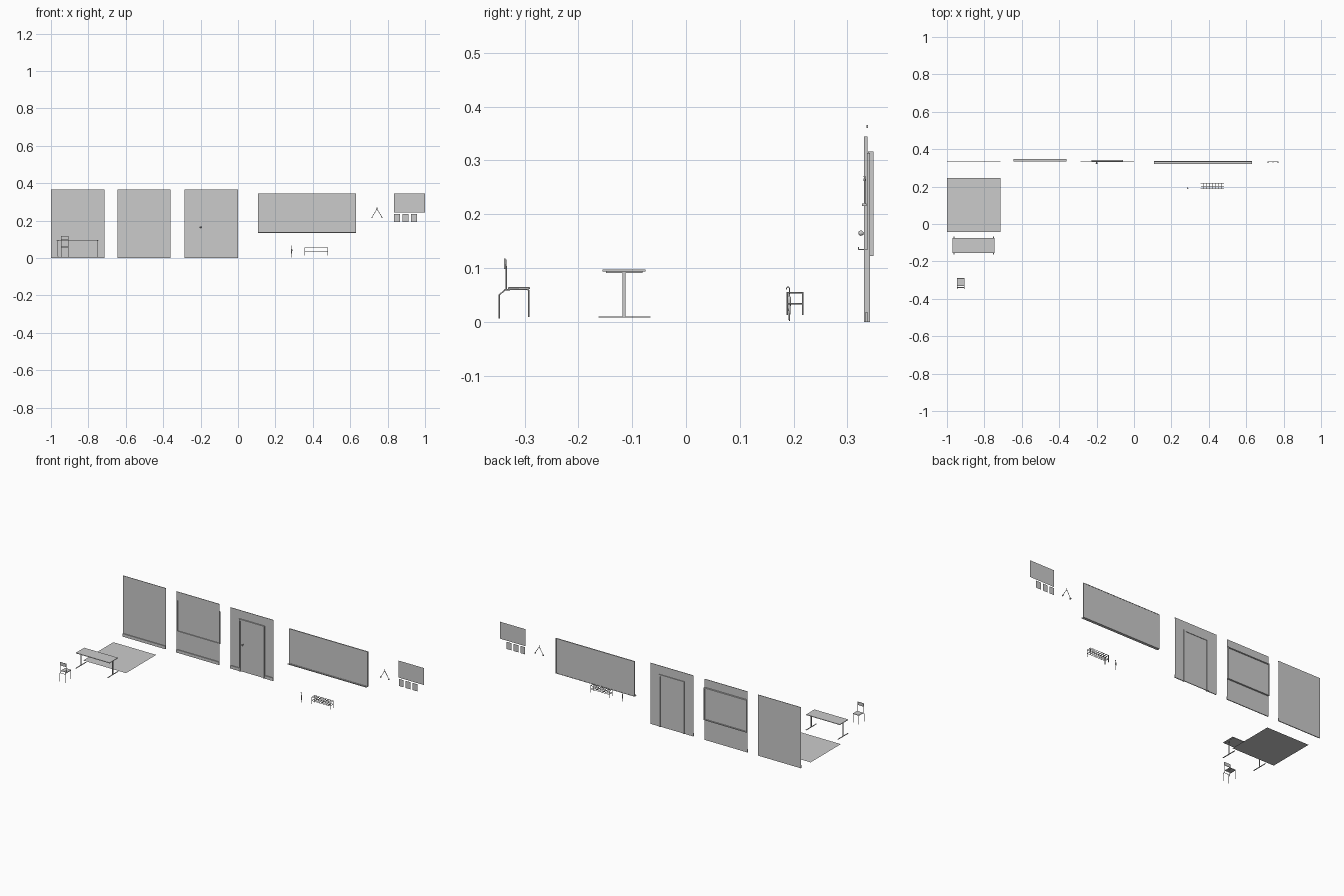
import bpy, bmesh, math
from mathutils import Vector

if "Cube" in bpy.data.objects:
    bpy.data.objects.remove(bpy.data.objects["Cube"])

WALL_Y = 0.338


def add(name, bm):
    me = bpy.data.meshes.new(name)
    bmesh.ops.recalc_face_normals(bm, faces=bm.faces)
    bm.to_mesh(me)
    bm.free()
    ob = bpy.data.objects.new(name, me)
    bpy.context.collection.objects.link(ob)
    return ob


def box(name, x, y, z, bevel=0):
    bm = bmesh.new()
    bmesh.ops.create_cube(bm, size=1)
    for v in bm.verts:
        v.co = [(a + b) / 2 + c * (b - a) for c, (a, b) in zip(v.co, (x, y, z))]
    ob = add(name, bm)
    if bevel:
        mod = ob.modifiers.new("soft_edges", "BEVEL")
        mod.width, mod.segments = bevel, 2
    return ob


def panel(name, x, z, y=WALL_Y):
    """Single upright sheet facing the front."""
    bm = bmesh.new()
    bm.faces.new([bm.verts.new(p) for p in
                  ((x[0], y, z[0]), (x[1], y, z[0]), (x[1], y, z[1]), (x[0], y, z[1]))])
    return add(name, bm)


def frame(name, x, y, z, w, bottom=True):
    box(name + "_left", (x[0], x[0] + w), y, z)
    box(name + "_right", (x[1] - w, x[1]), y, z)
    box(name + "_top", (x[0] + w, x[1] - w), y, (z[1] - w, z[1]))
    if bottom:
        box(name + "_bottom", (x[0] + w, x[1] - w), y, (z[0], z[0] + w))


def tube(name, pts, r=0.0014, closed=False):
    cu = bpy.data.curves.new(name, "CURVE")
    cu.dimensions, cu.bevel_depth, cu.bevel_resolution = "3D", r, 2
    cu.use_fill_caps = True
    sp = cu.splines.new("POLY")
    sp.points.add(len(pts) - 1)
    for p, co in zip(sp.points, pts):
        p.co = (*co, 1)
    sp.use_cyclic_u = closed
    sp.use_smooth = True
    ob = bpy.data.objects.new(name, cu)
    bpy.context.collection.objects.link(ob)
    return ob


def lathe(name, profile, loc, axis="Z", n=16):
    """Turned part from (radius, height) points."""
    bm = bmesh.new()
    vs = [bm.verts.new((r, 0, h)) for r, h in profile]
    es = [bm.edges.new(e) for e in zip(vs, vs[1:])]
    bmesh.ops.spin(bm, geom=vs + es, axis=(0, 0, 1), cent=(0, 0, 0),
                   angle=math.tau, steps=n)
    bmesh.ops.remove_doubles(bm, verts=bm.verts, dist=1e-5)
    ob = add(name, bm)
    for p in ob.data.polygons:
        p.use_smooth = True
    ob.location = loc
    if axis == "Y":
        ob.rotation_euler.x = math.radians(90)
    return ob


def trims(name, x, gaps=()):
    """Top rail and skirting for one wall section."""
    box(name + "_top_rail", x, (WALL_Y - 0.003, WALL_Y), (0.36, 0.366))
    edges = [x[0], *gaps, x[1]]
    for i in range(0, len(edges), 2):
        box(f"{name}_skirting_{i // 2}", edges[i:i + 2], (WALL_Y - 0.005, WALL_Y), (0, 0.018))


# plain wall and floor
panel("plain_wall", (-1, -0.715), (0, 0.366))
trims("plain_wall", (-1, -0.715))
fl = panel("floor_tile", (-1, -0.715), (-0.042, 0.245), 0)
for v in fl.data.vertices:
    v.co = (v.co.x, v.co.z, 0)

# window wall: the glazing sits behind the wall plane
wx = (-0.645, -0.36)
panel("window_wall_lower", wx, (0, 0.125))
panel("window_wall_upper", wx, (0.315, 0.366))
trims("window_wall", wx)
frame("window_frame", wx, (WALL_Y, 0.348), (0.123, 0.317), 0.005)
panel("window_glass", wx, (0.125, 0.315), 0.343)

# door wall
panel("door_wall_left", (-0.285, -0.222), (0, 0.366))
panel("door_wall_right", (-0.06, 0), (0, 0.366))
panel("door_wall_over", (-0.222, -0.06), (0.31, 0.366))
trims("door_wall", (-0.285, 0), (-0.226, -0.058))
frame("door_frame", (-0.226, -0.058), (0.331, 0.342), (0, 0.314), 0.009, bottom=False)
box("door_leaf", (-0.217, -0.067), (0.335, 0.339), (0.001, 0.305))
lathe("door_knob", [(0, 0.0), (0.003, 0.0), (0.002, 0.005), (0.0045, 0.008),
                    (0.005, 0.011), (0.003, 0.014), (0, 0.0145)], (-0.2, 0.335, 0.165), "Y")

# classroom board with tray
box("board", (0.109, 0.628), (0.3325, 0.336), (0.136, 0.343))
frame("board_frame", (0.106, 0.63), (0.331, 0.337), (0.134, 0.345), 0.003)
box("board_tray", (0.106, 0.63), (0.321, 0.331), (0.134, 0.136))
box("board_tray_lip", (0.106, 0.63), (0.320, 0.3215), (0.134, 0.139))

# drawing compass on the wall
apex = Vector((0.743, 0.332, 0.262))
for side, dx in (("left", -0.026), ("right", 0.027)):
    foot = apex + Vector((dx, 0, -0.043))
    tube("compass_leg_" + side, [apex, foot], 0.0014)
    box("compass_tip_" + side, (foot.x - 0.003, foot.x + 0.003), (0.327, 0.335),
        (foot.z - 0.004, foot.z + 0.001))
lathe("compass_handle", [(0, 0), (0.0025, 0), (0.0015, 0.006), (0.002, 0.009), (0, 0.009)],
      apex, n=12)

# wall chart and notices
panel("wall_chart", (0.833, 1.0), (0.243, 0.345), 0.336)
for i in range(3):
    x = 0.834 + i * 0.0455
    panel(f"notice_{i}", (x, x + 0.032), (0.193, 0.236), 0.336)

# desk
box("desk_top", (-0.97, -0.745), (-0.155, -0.075), (0.0935, 0.0975), 0.0008)
for i, x in enumerate((-0.963, -0.752)):
    box(f"desk_bracket_{i}", (x - 0.003, x + 0.003), (-0.149, -0.081), (0.091, 0.0935))
    box(f"desk_post_{i}", (x - 0.0018, x + 0.0018), (-0.118, -0.112), (0.01, 0.092))
    box(f"desk_foot_{i}", (x - 0.0025, x + 0.0025), (-0.163, -0.066), (0.008, 0.0105))

# chair, facing the desk
box("chair_seat", (-0.946, -0.905), (-0.331, -0.29), (0.061, 0.0645), 0.001)
box("chair_backrest", (-0.946, -0.905), (-0.3385, -0.3355), (0.098, 0.118), 0.001)
for i, x in enumerate((-0.944, -0.907)):
    tube(f"chair_side_tube_{i}", [(x, -0.347, 0.006), (x, -0.347, 0.05), (x, -0.336, 0.06),
                                  (x, -0.294, 0.061), (x, -0.292, 0.058), (x, -0.292, 0.009)])
    tube(f"chair_back_post_{i}", [(x, -0.334, 0.061), (x, -0.334, 0.095), (x, -0.335, 0.116)])
tube("chair_rear_bar", [(-0.944, -0.341, 0.055), (-0.907, -0.341, 0.055)])

# umbrella rack
xs, ys = (0.358, 0.481), (0.188, 0.217)
for x in xs:
    for y in ys:
        tube("rack_leg", [(x, y, 0.013), (x, y, 0.056)], 0.0015)
for z in (0.0545, 0.034):
    tube("rack_rim", [(xs[0], ys[0], z), (xs[1], ys[0], z), (xs[1], ys[1], z),
                      (xs[0], ys[1], z)], 0.0015, True)
    ym = sum(ys) / 2
    tube("rack_middle_bar", [(xs[0], ym, z), (xs[1], ym, z)], 0.0014)
    for i in range(1, 8):
        x = xs[0] + (xs[1] - xs[0]) * i / 8
        tube("rack_cross_bar", [(x, ys[0], z), (x, ys[1], z)], 0.0014)

# folded umbrella
lathe("umbrella", [(0, 0.002), (0.001, 0.002), (0.0012, 0.006), (0.0032, 0.04),
                   (0.0035, 0.046), (0.0012, 0.048), (0.0012, 0.052), (0, 0.052)],
      (0.287, 0.192, 0), n=12)
hook = [(0.287, 0.192, 0.05)] + [
    (0.287, 0.1895 + 0.0025 * math.cos(a), 0.0625 + 0.0025 * math.sin(a))
    for a in (math.pi * k / 6 for k in range(7))] + [(0.287, 0.187, 0.06)]
tube("umbrella_handle", hook, 0.001)
